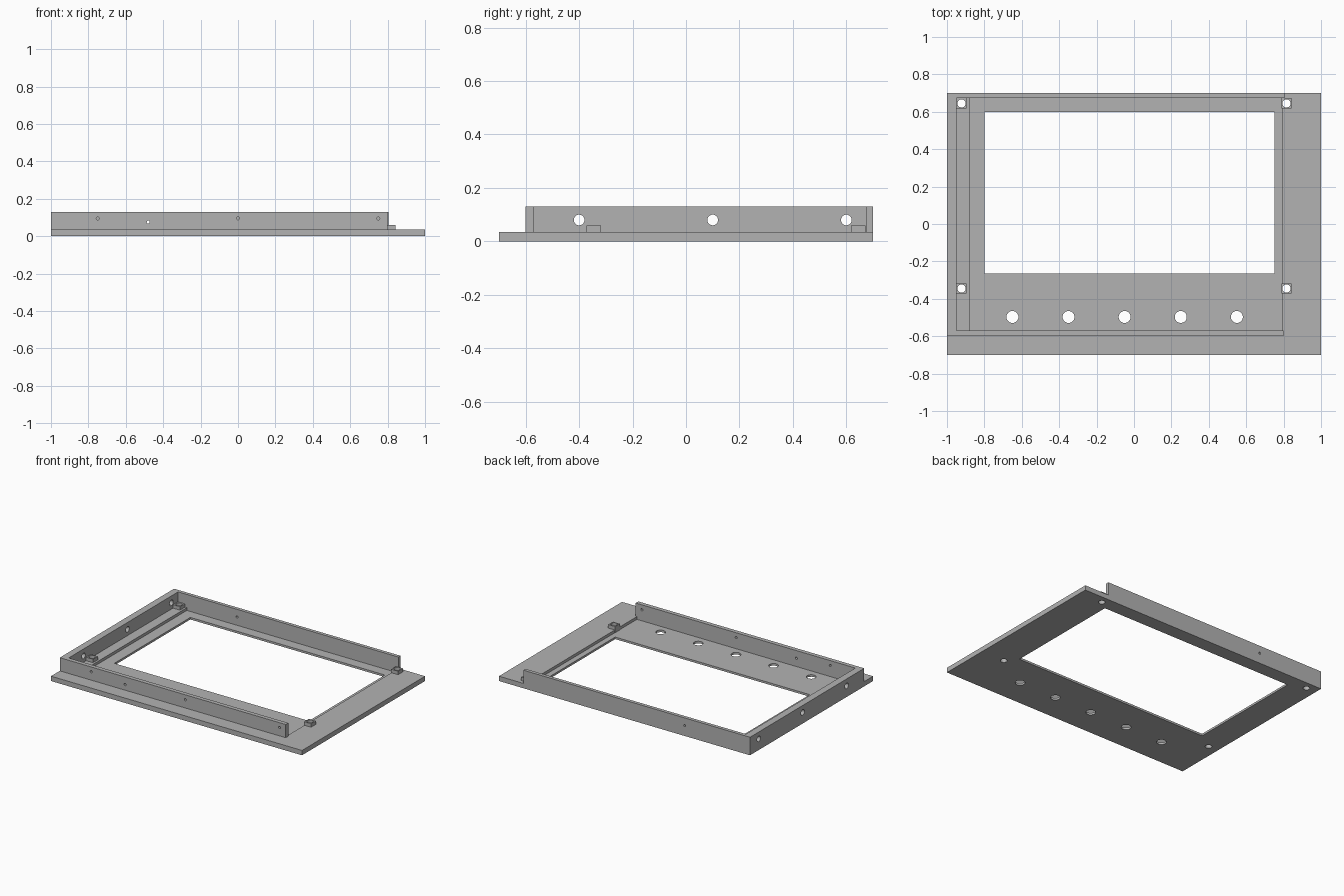
import bpy
import bmesh
import math
from mathutils import Matrix, Vector

default = bpy.data.objects.get("Cube")
if default:
    bpy.data.objects.remove(default, do_unlink=True)

gray = bpy.data.materials.new("plain gray")
gray.use_nodes = True
gray.diffuse_color = (0.45, 0.45, 0.45, 1)
gray.node_tree.nodes["Principled BSDF"].inputs["Base Color"].default_value = gray.diffuse_color

PLATE_TOP = 0.035
FLOOR = 0.015
WALL_TOP = 0.13


def finish(bm, name):
    bmesh.ops.recalc_face_normals(bm, faces=bm.faces)
    mesh = bpy.data.meshes.new(name)
    bm.to_mesh(mesh)
    bm.free()
    mesh.materials.append(gray)
    obj = bpy.data.objects.new(name, mesh)
    bpy.context.collection.objects.link(obj)
    return obj


def box(name, x, y, z):
    bm = bmesh.new()
    size = Vector((x[1] - x[0], y[1] - y[0], z[1] - z[0]))
    centre = Vector((sum(x), sum(y), sum(z))) / 2
    bmesh.ops.create_cube(bm, size=1, matrix=Matrix.Translation(centre) @ Matrix.Diagonal(size).to_4x4())
    return finish(bm, name)


def rod(name, centre, radius, axis, depth):
    turn = {"X": Matrix.Rotation(math.pi / 2, 4, "Y"),
            "Y": Matrix.Rotation(math.pi / 2, 4, "X"),
            "Z": Matrix.Identity(4)}[axis]
    bm = bmesh.new()
    bmesh.ops.create_cone(bm, cap_ends=True, segments=32, radius1=radius, radius2=radius,
                          depth=depth, matrix=Matrix.Translation(centre) @ turn)
    return finish(bm, name)


def cut(target, cutters):
    bpy.context.view_layer.objects.active = target
    for cutter in cutters:
        mod = target.modifiers.new("cut", "BOOLEAN")
        mod.operation = "DIFFERENCE"
        mod.solver = "EXACT"
        mod.object = cutter
        bpy.ops.object.modifier_apply(modifier=mod.name)
        bpy.data.objects.remove(cutter, do_unlink=True)


# Base plate with recessed floor, window, button holes and screw holes
plate = box("base_plate", (-1, 1), (-0.7, 0.7), (0, PLATE_TOP))
posts = [(-0.922, 0.645), (-0.922, -0.345), (0.815, 0.645), (0.815, -0.345)]
cut(plate, [box("recess_cutter", (-0.88, 0.79), (-0.57, 0.675), (FLOOR, 0.2)),
            box("window_cutter", (-0.8, 0.75), (-0.265, 0.6), (-0.1, 0.2))])
cut(plate, [rod("button_cutter", (-0.65 + 0.3 * i, -0.497, 0), 0.032, "Z", 0.3) for i in range(5)])
cut(plate, [rod("screw_cutter", (x, y, 0), 0.022, "Z", 0.3) for x, y in posts])

# Three-sided wall, extruded from a U outline
outline = [(-1, -0.6), (0.8, -0.6), (0.8, -0.57), (-0.95, -0.57),
           (-0.95, 0.675), (0.805, 0.675), (0.805, 0.7), (-1, 0.7)]
bm = bmesh.new()
base = bm.faces.new([bm.verts.new((x, y, PLATE_TOP)) for x, y in outline])
grown = bmesh.ops.extrude_face_region(bm, geom=[base], use_keep_orig=True)
bmesh.ops.translate(bm, vec=(0, 0, WALL_TOP - PLATE_TOP),
                    verts=[v for v in grown["geom"] if isinstance(v, bmesh.types.BMVert)])
wall = finish(bm, "surrounding_wall")

# Holes through the side, the front, and one through both front and back
cut(wall, [rod("side_cutter", (-0.97, y, 0.08), 0.02, "X", 0.2) for y in (-0.4, 0.1, 0.6)])
cut(wall, [rod("front_cutter", (x, -0.585, 0.095), 0.008, "Y", 0.2) for x in (-0.75, 0, 0.75)])
cut(wall, [rod("through_cutter", (-0.48, 0, 0.075), 0.008, "Y", 2)])

# Drilled mounting posts
for i, (x, y) in enumerate(posts):
    half = 0.0275
    post = box(f"mounting_post_{i + 1}", (x - half, x + half), (y - half, y + half), (FLOOR, 0.06))
    cut(post, [rod("post_cutter", (x, y, 0), 0.022, "Z", 0.3)])
